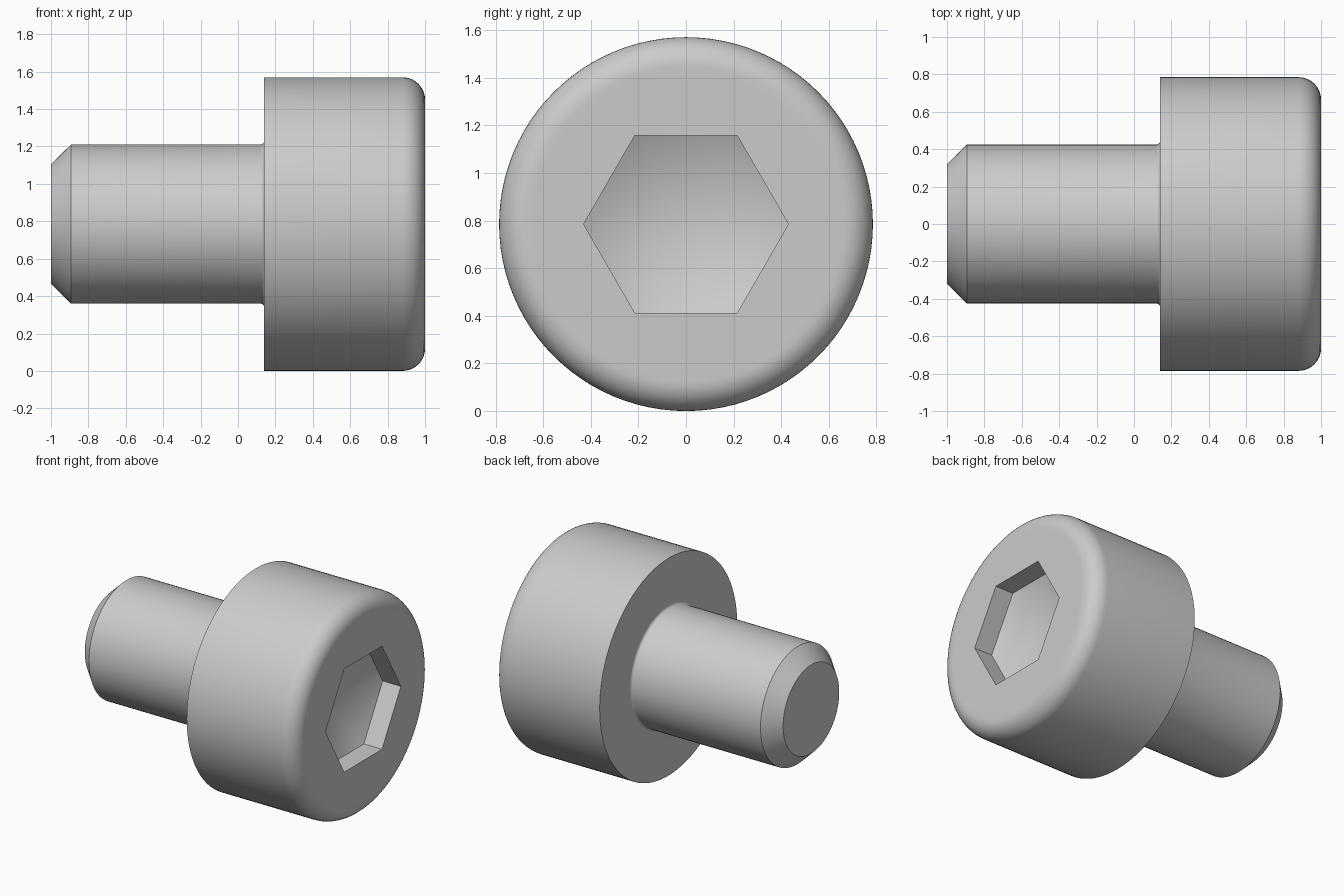
import bpy, bmesh
from math import pi, sin, cos

cube = bpy.data.objects.get("Cube")
if cube:
    bpy.data.objects.remove(cube, do_unlink=True)

SEGMENTS = 96
HEAD_R, HEAD_BACK, FRONT = 0.785, 0.14, 1.0
SHANK_R, TIP_R, TIP, CHAMFER = 0.425, 0.32, -1.0, 0.107
ROUND, NECK = 0.12, 0.02
HEX_R, WALL_DEPTH, SOCKET_DEPTH = 0.43, 0.145, 0.36

steel = bpy.data.materials.new("steel grey")
steel.use_nodes = True
colour = (0.6, 0.6, 0.6, 1)
steel.diffuse_color = colour
steel.node_tree.nodes["Principled BSDF"].inputs["Base Color"].default_value = colour

bm = bmesh.new()


def ring(x, radius, count):
    """Circle of vertices around the screw axis."""
    return [bm.verts.new((x, radius * cos(2 * pi * i / count),
                          HEAD_R + radius * sin(2 * pi * i / count)))
            for i in range(count)]


def bridge(a, b):
    """Quads between two rings of equal count."""
    n = len(a)
    for i in range(n):
        j = (i + 1) % n
        bm.faces.new((a[i], a[j], b[j], b[i]))


def loop_edges(loop):
    return [bm.edges.get((v, loop[i - 1])) for i, v in enumerate(loop)]


# Lathe profile from the chamfered tip to the front face
profile = [(TIP, TIP_R), (TIP + CHAMFER, SHANK_R)]
for i in range(5):
    a = i / 4 * pi / 2
    profile.append((HEAD_BACK - NECK + NECK * sin(a),
                    SHANK_R + NECK * (1 - cos(a))))
profile.append((HEAD_BACK, HEAD_R))
for i in range(11):
    a = i / 10 * pi / 2
    profile.append((FRONT - ROUND + ROUND * sin(a),
                    HEAD_R - ROUND + ROUND * cos(a)))
profile.append((FRONT, HEAD_R - ROUND - 0.02))

rings = [ring(x, r, SEGMENTS) for x, r in profile]
for a, b in zip(rings, rings[1:]):
    bridge(a, b)
bm.faces.new(rings[0])

# Hexagonal socket: straight walls and a shallow pointed floor
mouth = ring(FRONT, HEX_R, 6)
floor = ring(FRONT - WALL_DEPTH, HEX_R, 6)
bridge(mouth, floor)
apex = bm.verts.new((FRONT - SOCKET_DEPTH, 0, HEAD_R))
for i, v in enumerate(floor):
    bm.faces.new((floor[i - 1], v, apex))

# Flat front face around the socket
bmesh.ops.triangle_fill(bm, use_beauty=True, normal=(1, 0, 0),
                        edges=loop_edges(rings[-1]) + loop_edges(mouth))
bmesh.ops.recalc_face_normals(bm, faces=bm.faces[:])

mesh = bpy.data.meshes.new("socket_head_screw")
bm.to_mesh(mesh)
bm.free()
mesh.materials.append(steel)
screw = bpy.data.objects.new("socket_head_screw", mesh)
bpy.context.collection.objects.link(screw)

# Smooth round surfaces, crisp corners
bpy.ops.object.select_all(action="DESELECT")
screw.select_set(True)
bpy.context.view_layer.objects.active = screw
bpy.ops.object.shade_smooth_by_angle(angle=pi / 6)
